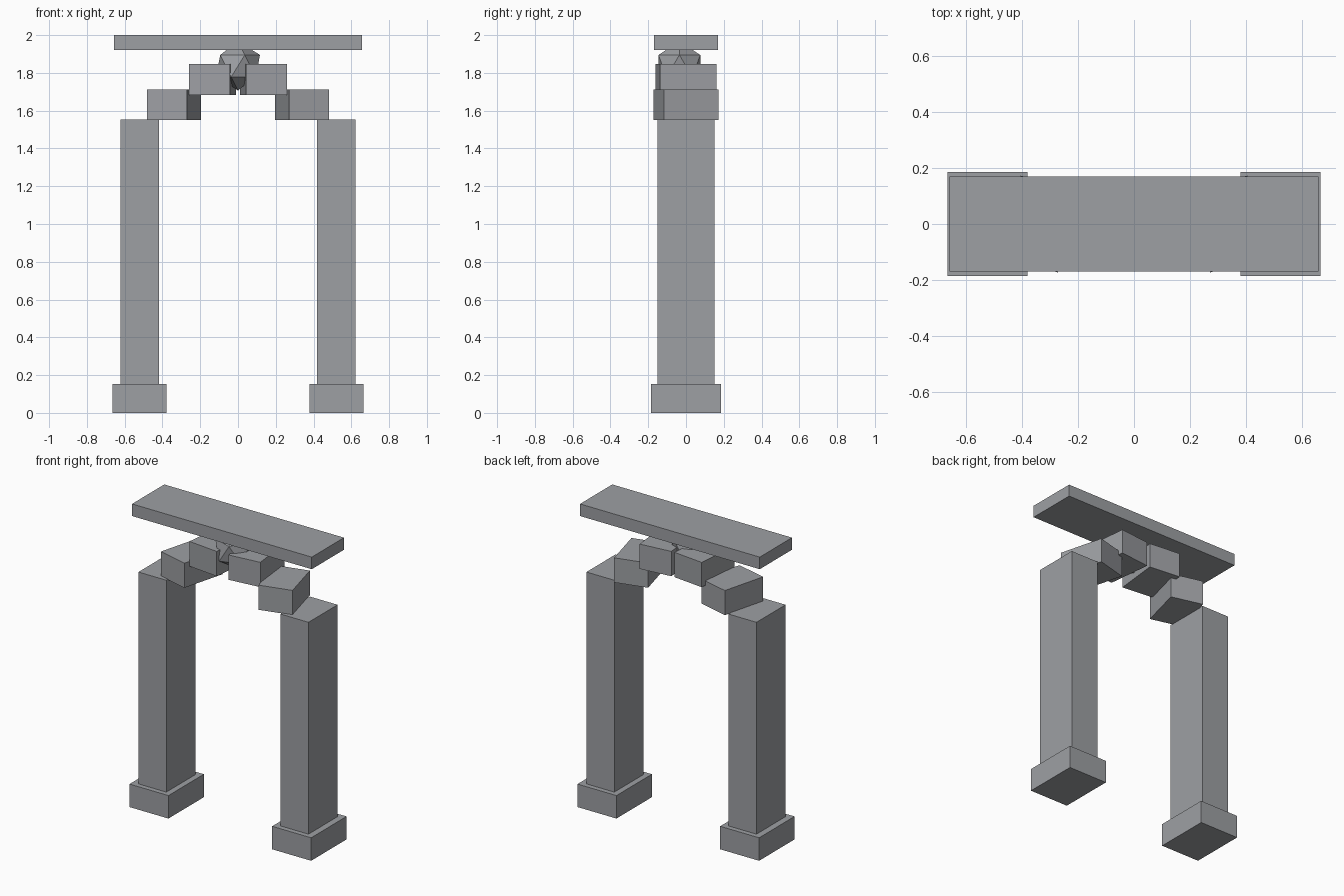
import bpy
from math import radians

cube = bpy.data.objects.get("Cube")
if cube:
    bpy.data.objects.remove(cube, do_unlink=True)

# One grey stone for the whole arch
stone = bpy.data.materials.new("grey stone")
stone.use_nodes = True
colour = (0.34, 0.35, 0.37, 1)
stone.diffuse_color = colour
stone.node_tree.nodes["Principled BSDF"].inputs["Base Color"].default_value = colour


def finish(name):
    obj = bpy.context.object
    obj.name = obj.data.name = name
    obj.data.materials.append(stone)
    return obj


def block(name, x, y, bottom, top, width, depth, turn=0):
    bpy.ops.mesh.primitive_cube_add(
        size=1, location=(x, y, (bottom + top) / 2), rotation=(0, 0, radians(turn)))
    obj = finish(name)
    obj.scale = (width, depth, top - bottom)
    return obj


# Pillars and stepped arch stones, mirrored on both sides
for side, label in ((-1, "right"), (1, "left")):
    block(f"{label}_pillar_base", side * 0.522, 0, 0, 0.152, 0.285, 0.37)
    block(f"{label}_pillar", side * 0.52, 0, 0.152, 1.553, 0.204, 0.304)
    block(f"{label}_lower_arch_stone", side * 0.338, 0, 1.55, 1.713, 0.217, 0.3, side * 14.7)
    block(f"{label}_upper_arch_stone", side * 0.135, 0, 1.683, 1.847, 0.217, 0.3, side * 6.2)

# Faceted keystone, its crown sunk into the lintel
bpy.ops.mesh.primitive_ico_sphere_add(subdivisions=1, radius=0.13, location=(0, -0.035, 1.837))
finish("keystone")

# Flat lintel slab
block("lintel", 0, 0, 1.92, 2.0, 1.315, 0.337)
